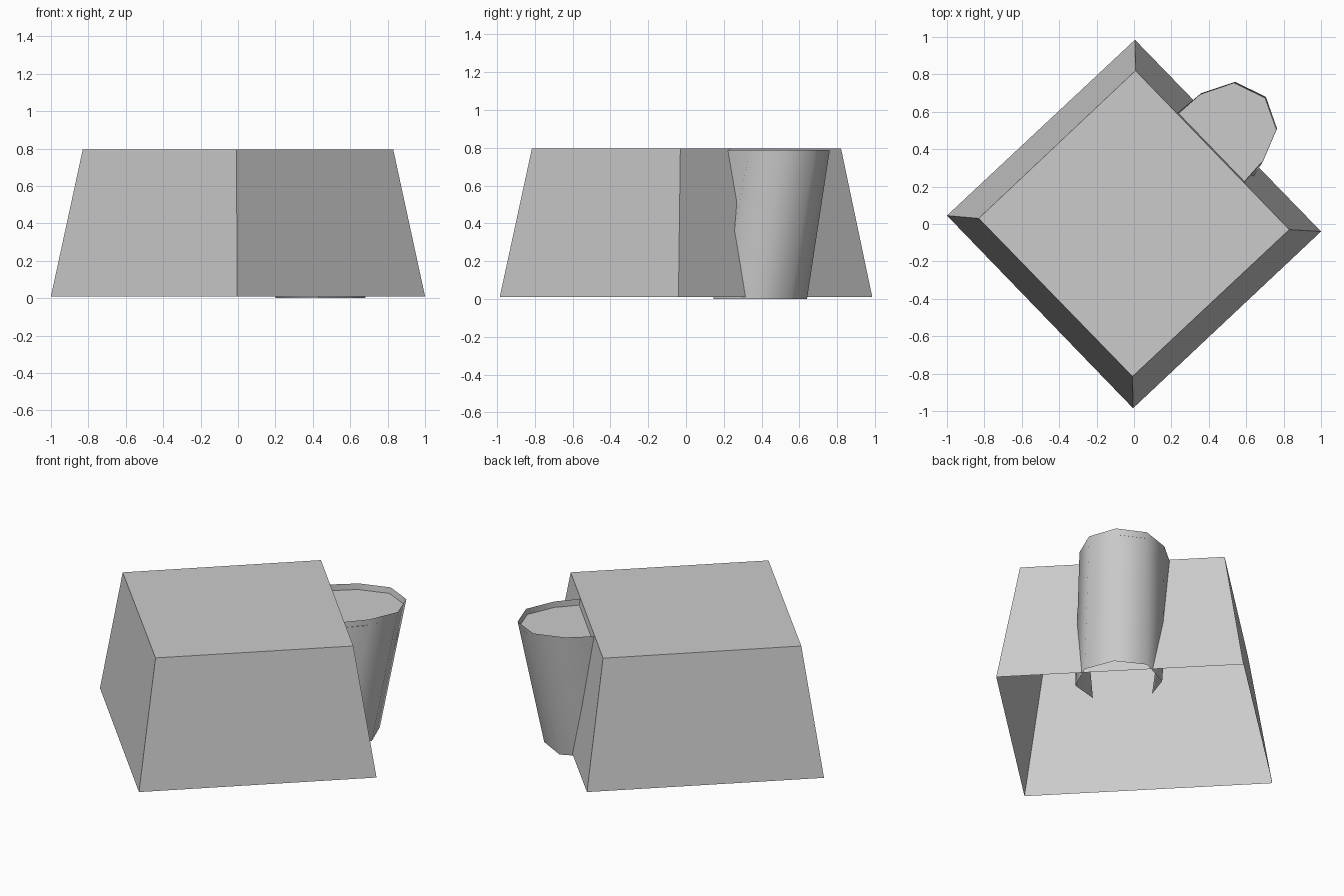
import bpy, bmesh
from mathutils import Vector

if "Cube" in bpy.data.objects:
    bpy.data.objects.remove(bpy.data.objects["Cube"])

gray = bpy.data.materials.new("light gray")
gray.diffuse_color = (0.6, 0.6, 0.6, 1)
gray.use_nodes = True
gray.node_tree.nodes["Principled BSDF"].inputs["Base Color"].default_value = gray.diffuse_color


def make_object(name, bm):
    mesh = bpy.data.meshes.new(name)
    bm.to_mesh(mesh)
    bm.free()
    obj = bpy.data.objects.new(name, mesh)
    bpy.context.collection.objects.link(obj)
    mesh.materials.append(gray)
    return obj


def ring(bm, points, z):
    return [bm.verts.new((x, y, z)) for x, y in points]


def strip(bm, low, high, closed):
    n = len(low)
    for i in range(n if closed else n - 1):
        j = (i + 1) % n
        bm.faces.new((low[i], low[j], high[j], high[i]))


# Tapered block, open underneath
bm = bmesh.new()
low = ring(bm, [(-0.005, -0.985), (1, -0.04), (0.005, 0.985), (-1, 0.045)], 0.01)
high = ring(bm, [(-0.008, -0.815), (0.83, -0.03), (0.008, 0.82), (-0.83, 0.03)], 0.795)
strip(bm, low, high, True)
bm.faces.new(high)
make_object("tapered_block", bm)

# Leaning three-quarter tube that sinks into the block wall
foot = [(0.43, 0.145), (0.60, 0.19), (0.68, 0.37), (0.61, 0.55),
        (0.44, 0.64), (0.25, 0.55), (0.20, 0.40)]
rim = [(0.57, 0.20), (0.69, 0.335), (0.765, 0.51), (0.705, 0.68),
       (0.54, 0.76), (0.36, 0.70), (0.21, 0.575)]
bm = bmesh.new()
strip(bm, ring(bm, foot, 0), ring(bm, rim, 0.787), False)
tube = make_object("side_tube", bm)
bpy.context.view_layer.objects.active = tube
tube.select_set(True)
bpy.ops.object.shade_smooth()

# Lid set just below the rim of the tube
lid_z = 0.75
bm = bmesh.new()
lid = [Vector(a).lerp(Vector(b), lid_z / 0.787) for a, b in zip(foot, rim)]
bm.faces.new(ring(bm, lid, lid_z))
make_object("tube_lid", bm)
